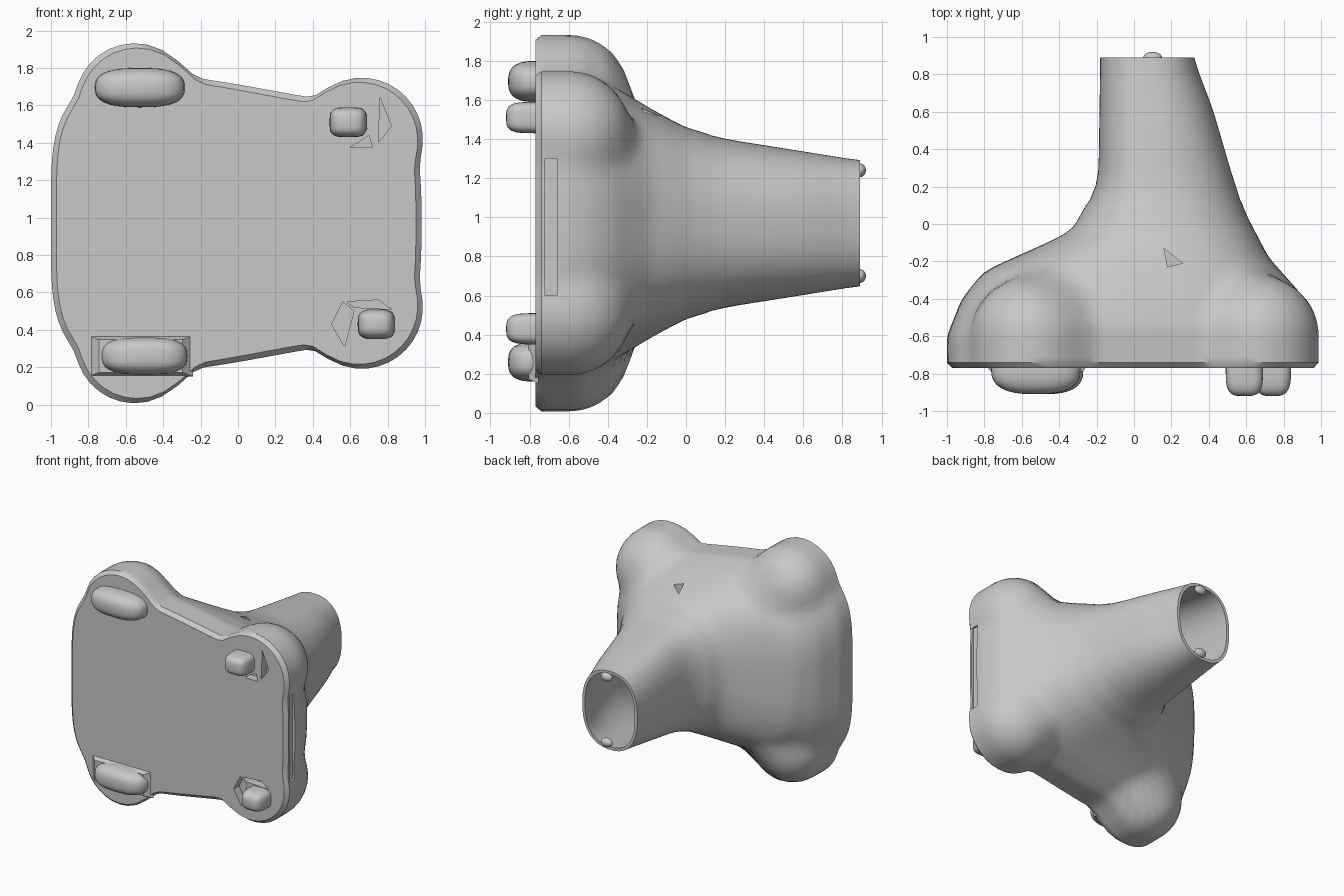
import bpy, bmesh, math
from mathutils import Vector

if "Cube" in bpy.data.objects:
    bpy.data.objects.remove(bpy.data.objects["Cube"])

grey = bpy.data.materials.new("plain grey")
grey.use_nodes = True
grey.diffuse_color = (0.58, 0.58, 0.58, 1)
grey.node_tree.nodes["Principled BSDF"].inputs["Base Color"].default_value = grey.diffuse_color

CX, CZ, FRONT, BACK = 0.065, 0.97, -0.77, 0.89
SEG = 120


def make_object(name, bm, smooth=True):
    bmesh.ops.recalc_face_normals(bm, faces=bm.faces[:])
    mesh = bpy.data.meshes.new(name)
    bm.to_mesh(mesh)
    bm.free()
    mesh.materials.append(grey)
    obj = bpy.data.objects.new(name, mesh)
    bpy.context.collection.objects.link(obj)
    bpy.ops.object.select_all(action="DESELECT")
    obj.select_set(True)
    bpy.context.view_layer.objects.active = obj
    if smooth:
        bpy.ops.object.shade_smooth_by_angle(angle=math.radians(35))
    return obj


def sample(points, y):
    """Piecewise linear value at y."""
    for (y0, v0), (y1, v1) in zip(points, points[1:]):
        if y <= y1:
            return v0 + (v1 - v0) * max(0, y - y0) / (y1 - y0)
    return points[-1][1]


# Core extents along the depth, then the four corner bulbs (x, z, radius)
RIGHT = [(-0.77, 0.98), (-0.6, 0.98), (-0.48, 0.95), (-0.37, 0.89), (-0.18, 0.72),
         (0.05, 0.6), (0.24, 0.53), (0.62, 0.42), (0.89, 0.315)]
LEFT = [(-0.77, 1.0), (-0.6, 1.0), (-0.4, 0.92), (-0.25, 0.8), (-0.08, 0.42),
        (-0.03, 0.33), (0.22, 0.19), (0.89, 0.18)]
HEIGHT = [(-0.77, 0.73), (-0.55, 0.73), (-0.4, 0.68), (-0.25, 0.61), (-0.1, 0.54),
          (0, 0.49), (0.2, 0.43), (0.55, 0.375), (0.89, 0.32)]
POWER = [(-0.77, 4.2), (-0.4, 3.2), (0, 2.4), (0.89, 2.4)]
BULBS = [(x, CZ + s * h, r) for x, h, r in ((-0.55, 0.64, 0.325), (0.66, 0.45, 0.33))
         for s in (1, -1)]


def core_radius(y, a):
    c, s = math.cos(a), math.sin(a)
    wide = sample(RIGHT, y) - CX if c > 0 else sample(LEFT, y) + CX
    tilt = 0.13 * min(1, max(0, -y / 0.5))
    tall = sample(HEIGHT, y) - tilt * c
    n = sample(POWER, y)
    return (abs(c / wide) ** n + abs(s / tall) ** n) ** (-1 / n)


def section_radius(y, a):
    best = core_radius(y, a)
    c, s = math.cos(a), math.sin(a)
    for bx, bz, r in BULBS:
        back = max(0, y + 0.6)
        rr = r * r - back * back
        dx, dz = bx - CX, bz - CZ
        along = dx * c + dz * s
        off = dx * dx + dz * dz - along * along
        if along > 0 and rr > off:
            best = max(best, along + math.sqrt(rr - off))
    return best


# Body: lofted shell with a flat front and a hollow neck
depths = [FRONT + 0.03 * i for i in range(30)] + [0.13 + 0.076 * i for i in range(11)]
angles = [math.tau * i / SEG for i in range(SEG)]
grid = [[section_radius(y, a) for a in angles] for y in depths]
for _ in range(2):
    old = [row[:] for row in grid]
    for j in range(len(depths)):
        up, down = old[max(j - 1, 0)], old[min(j + 1, len(depths) - 1)]
        for i in range(SEG):
            mid = old[j]
            grid[j][i] = (4 * mid[i] + mid[i - 1] + mid[(i + 1) % SEG] + up[i] + down[i]) / 8
grid[0] = [r - 0.03 for r in grid[1]]
inner = [(y, [r - 0.025 for r in row]) for y, row in zip(depths, grid) if y > -0.1]
rings = list(zip(depths, grid)) + inner[::-1]

bm = bmesh.new()
loops = [[bm.verts.new((CX + r * math.cos(a), y, CZ + r * math.sin(a)))
          for r, a in zip(row, angles)] for y, row in rings]
for low, high in zip(loops, loops[1:]):
    for i in range(SEG):
        k = (i + 1) % SEG
        bm.faces.new((low[i], low[k], high[k], high[i]))
bm.faces.new(loops[0])
bm.faces.new(loops[-1])
body = make_object("body_shell", bm)


def prism(outline, axis, start, end):
    """Cutter: a 2D outline pushed along one axis."""
    bm = bmesh.new()

    def place(p, d):
        v = list(p)
        v.insert(axis, d)
        return bm.verts.new(v)
    a = [place(p, start) for p in outline]
    b = [place(p, end) for p in outline]
    bm.faces.new(a)
    bm.faces.new(b[::-1])
    for i in range(len(a)):
        k = (i + 1) % len(a)
        bm.faces.new((a[i], b[i], b[k], a[k]))
    cutter = make_object("cutter", bm, False)
    cutter.hide_render = True
    return cutter


# Small pits in the front, the side slot and the top notch
cutters = [
    prism([(0.75, 1.40), (0.82, 1.49), (0.76, 1.64)], 1, -0.9, -0.70),
    prism([(0.60, 1.375), (0.72, 1.375), (0.70, 1.44)], 1, -0.9, -0.70),
    prism([(0.50, 0.43), (0.57, 0.31), (0.62, 0.5), (0.56, 0.55)], 1, -0.9, -0.70),
    prism([(0.62, 0.52), (0.82, 0.51), (0.75, 0.56), (0.58, 0.55)], 1, -0.9, -0.70),
    prism([(-0.72, 0.60), (-0.66, 0.60), (-0.66, 1.30), (-0.72, 1.30)], 0, 0.96, 1.1),
    prism([(0.16, -0.13), (0.26, -0.21), (0.18, -0.23)], 2, 1.46, 1.8),
]
for cutter in cutters:
    mod = body.modifiers.new("cut", "BOOLEAN")
    mod.operation = "DIFFERENCE"
    mod.solver = "EXACT"
    mod.object = cutter
    bpy.context.view_layer.objects.active = body
    bpy.ops.object.modifier_apply(modifier=mod.name)
    bpy.data.objects.remove(cutter)


def knob(name, centre, size, p):
    """Rounded pad: a sphere squared off by power p."""
    bm = bmesh.new()
    bmesh.ops.create_uvsphere(bm, u_segments=32, v_segments=20, radius=1)
    for v in bm.verts:
        v.co = Vector([c + h * math.copysign(abs(q) ** p, q)
                       for c, h, q in zip(centre, size, v.co)])
    return make_object(name, bm)


# Pads standing out of the front
knob("upper_long_pad", (-0.525, -0.77, 1.695), (0.24, 0.14, 0.105), 0.75)
knob("lower_long_pad", (-0.50, -0.77, 0.26), (0.23, 0.14, 0.10), 0.7)
knob("upper_short_pad", (0.59, -0.77, 1.51), (0.10, 0.15, 0.08), 0.55)
knob("lower_short_pad", (0.74, -0.77, 0.43), (0.10, 0.15, 0.08), 0.6)

# Flared base under the lower long pad
bm = bmesh.new()
bmesh.ops.create_cube(bm, size=1)
for v in bm.verts:
    k = 0.8 if v.co.y < 0 else 1
    v.co = Vector((-0.52 + v.co.x * 0.56 * k, -0.78 + v.co.y * 0.05, 0.26 + v.co.z * 0.22 * k))
make_object("lower_pad_base", bm, False)

# Two little hooks on the neck rim
for label, z in (("upper", 1.24), ("lower", 0.70)):
    knob(label + "_rim_hook", (0.10, BACK, z), (0.05, 0.03, 0.035), 1)

# Ridge where the neck meets the flank
knob("neck_ridge", (-0.25, -0.045, CZ), (0.10, 0.015, 0.22), 0.9)
